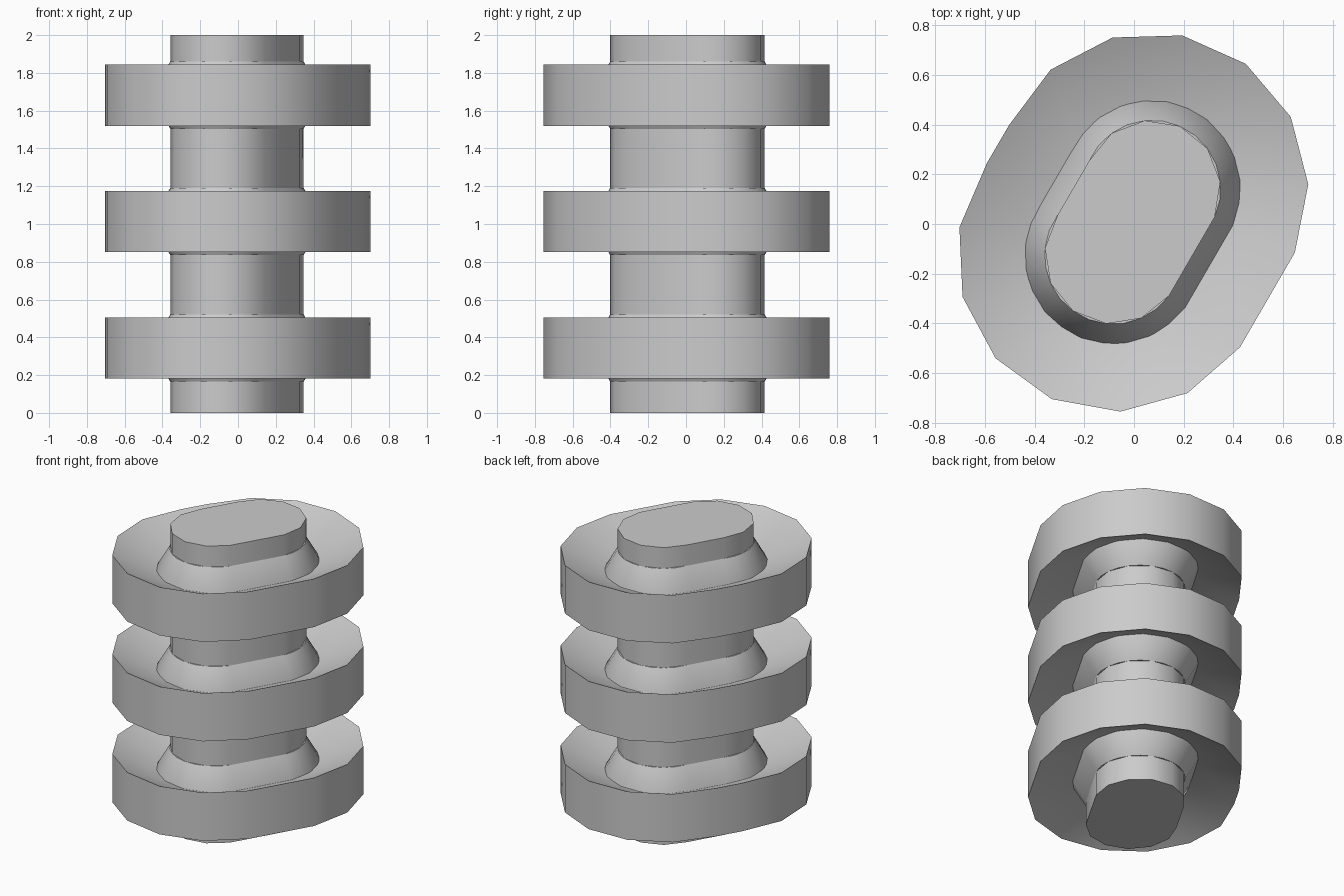
import bpy, bmesh
from math import cos, sin, radians

cube = bpy.data.objects.get("Cube")
if cube:
    bpy.data.objects.remove(cube)

grey = bpy.data.materials.new("plain_grey")
grey.use_nodes = True
COLOUR = (0.6, 0.6, 0.6, 1)
grey.diffuse_color = COLOUR
grey.node_tree.nodes["Principled BSDF"].inputs["Base Color"].default_value = COLOUR

# Each end arc of the slanted oval: centre x, centre y, start angle
ENDS = ((0.072, 0.141, -24), (-0.083, -0.126, 144))


def oval(radius, steps):
    """Slanted oval outline, each end a half circle in the given steps."""
    return [(cx + radius * cos(radians(start + 180 * i / steps)),
             cy + radius * sin(radians(start + 180 * i / steps)))
            for cx, cy, start in ENDS for i in range(steps + 1)]


def loft(name, profile, steps):
    """Stack ovals given as (radius, z) from bottom to top and cap the ends."""
    bm = bmesh.new()
    rings = [[bm.verts.new((x, y, z)) for x, y in oval(r, steps)] for r, z in profile]
    n = len(rings[0])
    for low, high in zip(rings, rings[1:]):
        for i in range(n):
            j = (i + 1) % n
            bm.faces.new((low[i], low[j], high[j], high[i]))
    bm.faces.new(rings[0][::-1])
    bm.faces.new(rings[-1])
    bmesh.ops.recalc_face_normals(bm, faces=bm.faces)
    mesh = bpy.data.meshes.new(name)
    bm.to_mesh(mesh)
    bm.free()
    mesh.materials.append(grey)
    obj = bpy.data.objects.new(name, mesh)
    bpy.context.collection.objects.link(obj)
    bpy.ops.object.select_all(action="DESELECT")
    obj.select_set(True)
    bpy.context.view_layer.objects.active = obj
    bpy.ops.object.shade_smooth_by_angle(angle=radians(31))
    return obj


def symmetric(half, z):
    """Mirror a (radius, height) half profile about height z."""
    return [(r, z - h) for r, h in half] + [(r, z + h) for r, h in reversed(half)]


# Central post
loft("post", [(0.277, 0), (0.277, 2)], 6)

# Three dished discs, each with a flared collar above and below
for label, z in (("lower", 0.343), ("middle", 1.013), ("upper", 1.682)):
    loft(label + "_disc", symmetric([(0.3, 0.012), (0.63, 0.162)], z), 7)
    loft(label + "_collar", symmetric([(0.277, 0.178), (0.37, 0.016)], z), 12)
